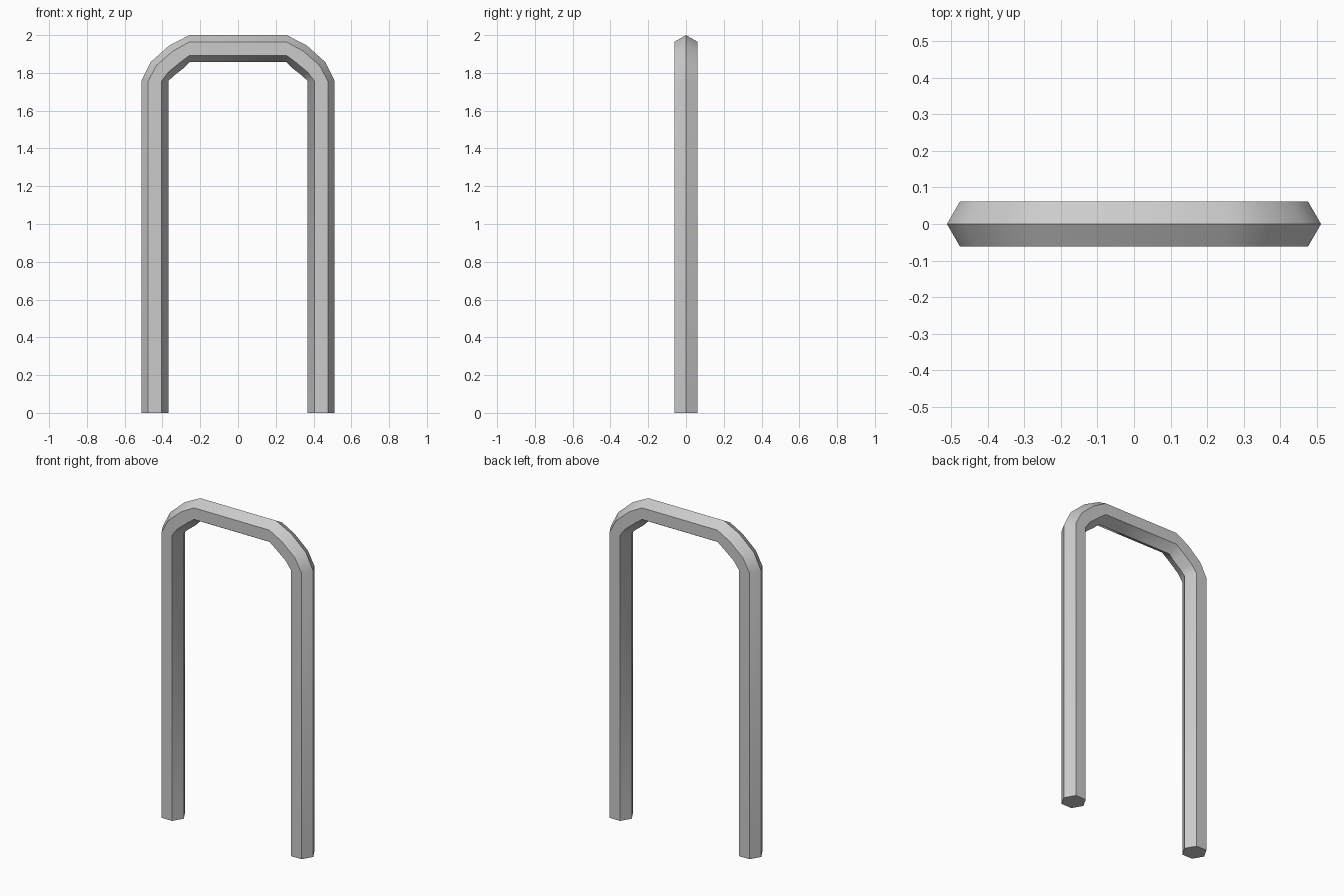
import bpy, bmesh, math

if "Cube" in bpy.data.objects:
    bpy.data.objects.remove(bpy.data.objects["Cube"])

R = 0.0715  # hexagonal tube radius

# Right half of the centre line: x, z, and angle of the outward direction
half = [(0.44, 0.0, 0), (0.44, 1.757, 0), (0.401, 1.821, 30),
        (0.326, 1.885, 60), (0.257, 1.9285, 90)]
path = half + [(-x, z, 180 - a) for x, z, a in reversed(half)]

# Sweep the hexagon along the path
bm = bmesh.new()
rings = []
for x, z, a in path:
    a = math.radians(a)
    ring = []
    for i in range(6):
        t = i * math.pi / 3
        out = R * math.cos(t)
        ring.append(bm.verts.new((x + out * math.cos(a), R * math.sin(t),
                                  z + out * math.sin(a))))
    rings.append(ring)
for r, s in zip(rings, rings[1:]):
    for i in range(6):
        j = (i + 1) % 6
        bm.faces.new((r[i], r[j], s[j], s[i]))

# Foot caps
bm.faces.new(rings[0])
bm.faces.new(rings[-1])
bmesh.ops.recalc_face_normals(bm, faces=bm.faces)

mesh = bpy.data.meshes.new("tube_arch")
bm.to_mesh(mesh)
bm.free()
arch = bpy.data.objects.new("tube_arch", mesh)
bpy.context.collection.objects.link(arch)

# Smooth along the bends, sharp along the hexagon's edges
bpy.context.view_layer.objects.active = arch
arch.select_set(True)
bpy.ops.object.shade_smooth_by_angle(angle=math.radians(40))
